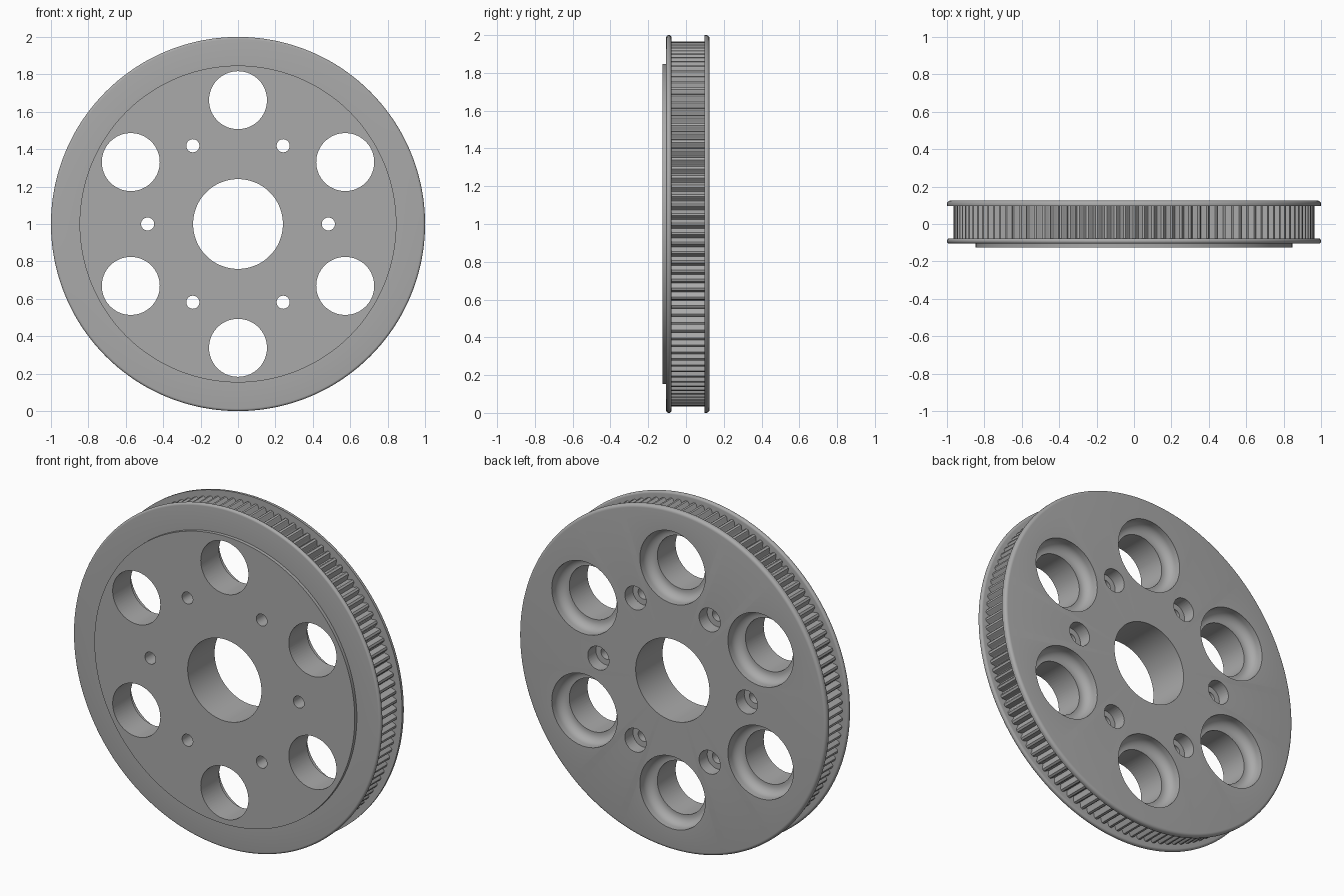
import bpy, bmesh
from math import sin, cos, pi, radians

cube = bpy.data.objects.get("Cube")
if cube:
    bpy.data.objects.remove(cube, do_unlink=True)

grey = bpy.data.materials.new("machined_grey")
grey.use_nodes = True
grey.diffuse_color = (0.4, 0.4, 0.4, 1)
grey.node_tree.nodes["Principled BSDF"].inputs["Base Color"].default_value = grey.diffuse_color

TEETH, STEPS = 120, 8
TOOTH = [0, 0, -0.006, -0.022, -0.027, -0.022, -0.006, 0]  # radius change over one pitch


def lathe(bm, profile, segments, x=0, z=1, closed=False):
    """Turn (radius, y, toothed) points about the y direction."""
    rings = []
    for r, y, toothed in profile:
        ring = []
        for i in range(segments):
            a = 2 * pi * i / segments
            rad = r + (TOOTH[i % STEPS] if toothed else 0)
            ring.append(bm.verts.new((x + rad * cos(a), y, z + rad * sin(a))))
        rings.append(ring)
    pairs = list(zip(rings, rings[1:]))
    if closed:
        pairs.append((rings[-1], rings[0]))
    else:
        bm.faces.new(rings[0])
        bm.faces.new(rings[-1])
    for a, b in pairs:
        for i in range(segments):
            j = (i + 1) % segments
            bm.faces.new((a[i], a[j], b[j], b[i]))


def make_object(name, bm):
    bmesh.ops.recalc_face_normals(bm, faces=bm.faces)
    mesh = bpy.data.meshes.new(name)
    bm.to_mesh(mesh)
    bm.free()
    mesh.materials.append(grey)
    obj = bpy.data.objects.new(name, mesh)
    bpy.context.collection.objects.link(obj)
    return obj


def arc(r, y, radius, start, end, n=5):
    """Profile points round a fillet centred on (r, y)."""
    angles = [radians(start + (end - start) * k / n) for k in range(n + 1)]
    return [(r + radius * cos(t), y + radius * sin(t), False) for t in angles]


# Pulley body: bore, raised front boss, two flanges and the toothed rim
profile = [(0.24, -0.125, False), (0.847, -0.125, False), (0.847, -0.105, False)]
profile += arc(0.987, -0.092, 0.013, -90, 0) + arc(0.987, -0.09, 0.013, 0, 90)
profile += [(0.965, -0.077, True), (0.965, 0.097, True), (1.0, 0.097, False)]
profile += arc(0.982, 0.107, 0.018, 0, 90)
profile += [(0.24, 0.125, False)]
bm = bmesh.new()
lathe(bm, profile, TEETH * STEPS, closed=True)
pulley = make_object("toothed_pulley", bm)

# Cutters: lightening holes with filleted recesses, bolt holes with counterbores
large = [(0.155, -0.2, False), (0.155, 0.045, False)]
large += arc(0.163, 0.095, 0.05, -90, 0, 8) + [(0.213, 0.2, False)]
small = [(0.035, -0.2, False), (0.035, 0.05, False), (0.069, 0.05, False), (0.069, 0.2, False)]
bm = bmesh.new()
for k in range(6):
    a = k * pi / 3
    lathe(bm, small, 32, 0.483 * cos(a), 1 + 0.483 * sin(a))
    a += pi / 6
    lathe(bm, large, 64, 0.662 * cos(a), 1 + 0.662 * sin(a))
cutter = make_object("hole_cutter", bm)
cutter.hide_render = True

cut = pulley.modifiers.new("holes", 'BOOLEAN')
cut.operation = 'DIFFERENCE'
cut.solver = 'EXACT'
cut.object = cutter

bpy.ops.object.select_all(action='DESELECT')
pulley.select_set(True)
bpy.context.view_layer.objects.active = pulley
bpy.ops.object.modifier_apply(modifier=cut.name)
bpy.data.objects.remove(cutter, do_unlink=True)
bpy.ops.object.shade_smooth_by_angle(angle=radians(30))
